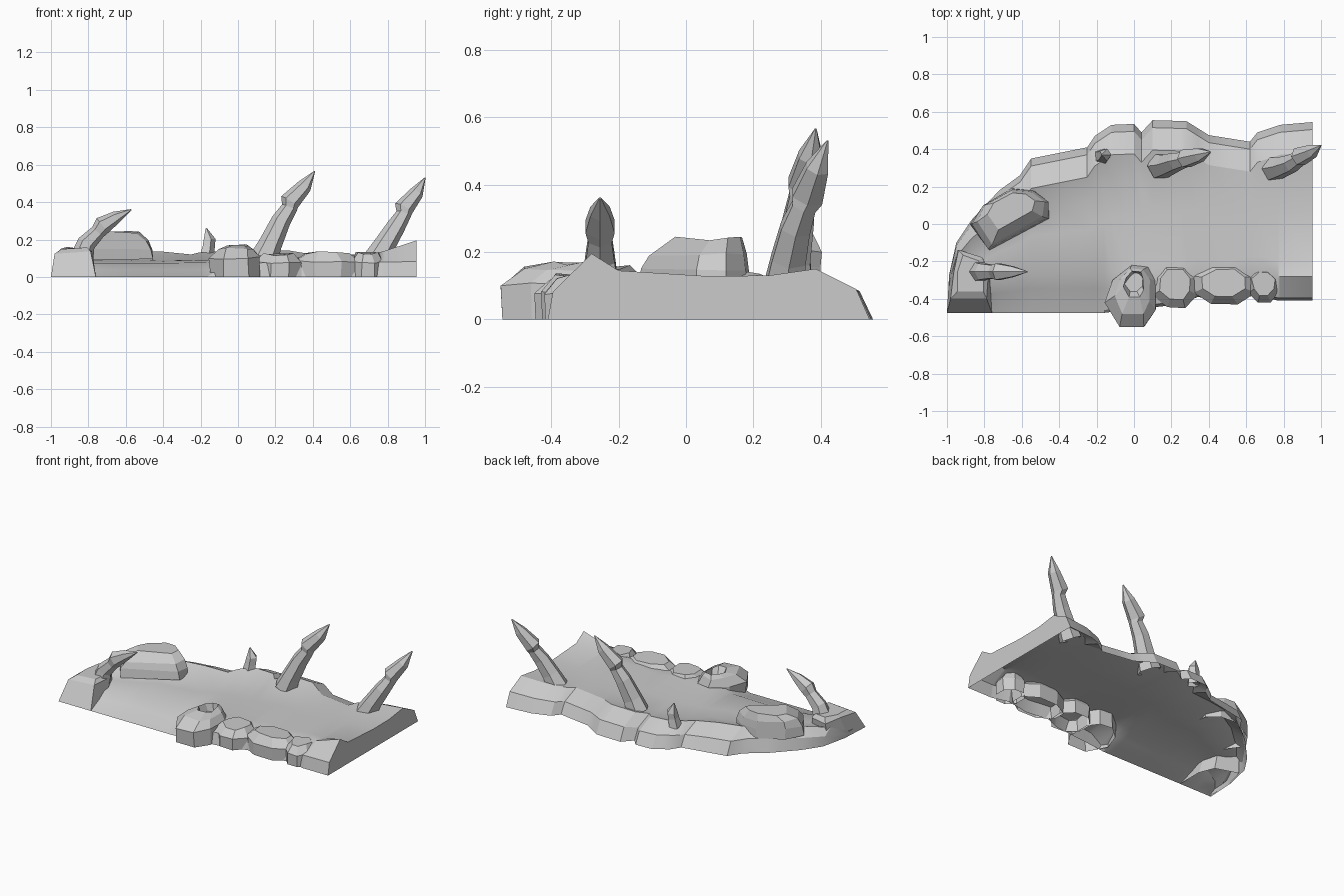
import bpy, bmesh, math, random
from mathutils import Vector

random.seed(4)


def loft(name, rings, closed=True, cap_start=False, cap_end=True, smooth=None):
    """Skin a list of equally long point rings."""
    bm = bmesh.new()
    vs = [[bm.verts.new(p) for p in r] for r in rings]
    n = len(rings[0])
    for a, b in zip(vs, vs[1:]):
        for i in range(n if closed else n - 1):
            j = (i + 1) % n
            bm.faces.new((a[i], a[j], b[j], b[i]))
    if cap_start:
        bm.faces.new(vs[0][::-1])
    if cap_end:
        bm.faces.new(vs[-1])
    me = bpy.data.meshes.new(name)
    bm.to_mesh(me)
    bm.free()
    ob = bpy.data.objects.new(name, me)
    bpy.context.collection.objects.link(ob)
    if smooth:
        bpy.ops.object.select_all(action='DESELECT')
        ob.select_set(True)
        bpy.context.view_layer.objects.active = ob
        bpy.ops.object.shade_smooth_by_angle(angle=math.radians(smooth))
    return ob


def rock(name, outline, levels, jit=0.008):
    """Outline runs counter-clockwise; levels are (scale, z, shift_y)."""
    c = sum((Vector(p) for p in outline), Vector((0, 0))) / len(outline)
    rings = []
    for s, z, dy in levels:
        ring = []
        for p in outline:
            q = c + (Vector(p) - c) * s
            k = jit if z > 0.01 else 0
            ring.append((q.x + random.uniform(-k, k), q.y + dy,
                         z + random.uniform(-k, k)))
        rings.append(ring)
    return loft(name, rings)


def blob(x0, x1, y0, y1, n=8):
    """Rounded, slightly uneven outline inside a box."""
    pts = []
    for i in range(n):
        a = 2 * math.pi * (i + 0.5) / n
        f = random.uniform(1.03, 1.15)
        x = (x0 + x1) / 2 + (x1 - x0) / 2 * math.cos(a) * f
        y = (y0 + y1) / 2 + (y1 - y0) / 2 * math.sin(a) * f
        pts.append((min(max(x, x0), x1), min(max(y, y0), y1)))
    return pts


def spike(name, path, n=6):
    """Faceted horn through (x, y, z, radius) points."""
    pts = [Vector(p[:3]) for p in path]
    rings = []
    for i, p in enumerate(pts):
        d = (pts[min(i + 1, len(pts) - 1)] - pts[max(i - 1, 0)]).normalized()
        u = Vector((0, 1, 0)).cross(d).normalized()
        v = d.cross(u)
        r = path[i][3]
        rings.append([p + u * r * math.cos(a) + v * r * math.sin(a)
                      for a in (2 * math.pi * k / n for k in range(n))])
    return loft(name, rings)


def lerp(table, x):
    """Linear lookup in rows of (x, values...)."""
    for a, b in zip(table, table[1:]):
        if x <= b[0]:
            t = max(0, (x - a[0]) / (b[0] - a[0]))
            return [p + (q - p) * t for p, q in zip(a[1:], b[1:])]
    return table[-1][1:]


# Ground shell, open below. Front edge: x, y, lip z, shoulder z
front = [(-0.99, -0.475, 0.02, 0.005), (-0.78, -0.475, 0.04, 0.005),
         (-0.16, -0.475, 0.04, 0.005), (-0.04, -0.46, 0.10, 0.07),
         (0.25, -0.43, 0.11, 0.08), (0.34, -0.39, 0.10, 0.08),
         (0.50, -0.41, 0.11, 0.08), (0.66, -0.38, 0.115, 0.08),
         (0.77, -0.41, 0.135, 0.08), (0.955, -0.41, 0.195, 0.082)]
# Scalloped back edge: x, y, lip z
back = [(-0.99, -0.28, 0.03), (-0.95, -0.10, 0.10), (-0.87, 0.02, 0.12),
        (-0.72, 0.18, 0.14), (-0.61, 0.26, 0.14), (-0.55, 0.35, 0.14),
        (-0.40, 0.38, 0.135), (-0.25, 0.41, 0.12), (-0.21, 0.47, 0.13),
        (-0.12, 0.53, 0.135), (0.0, 0.535, 0.13), (0.04, 0.49, 0.12),
        (0.10, 0.555, 0.14), (0.28, 0.55, 0.14), (0.40, 0.475, 0.12),
        (0.62, 0.44, 0.12), (0.66, 0.49, 0.13), (0.78, 0.53, 0.14),
        (0.955, 0.545, 0.15)]
# Floor: x, z
floor = [(-0.99, 0.03), (-0.9, 0.085), (-0.4, 0.085), (0.0, 0.095), (0.5, 0.11), (0.955, 0.128)]

xs = sorted({r[0] for r in front + back}, reverse=True)
sections = []
for x in xs:
    yf, zf, zs = lerp(front, x)
    yb, zb = lerp(back, x)
    zi = lerp(floor, x)[0]
    w = min(1, (yb - yf) / 0.8)
    sections.append([(x, y, z) for y, z in (
        (yf, 0), (yf + 0.015 * w, zs), (yf + 0.13 * w, zf),
        (yf + 0.21 * w, zi + 0.25 * (zf - zi)), ((yf + yb) / 2, zi),
        (yb - 0.30 * w, zi + 0.1 * (zb - zi)), (yb - 0.16 * w, zb),
        (yb - 0.04 * w, 0.6 * zb), (yb, 0))])
loft("ground", sections, closed=False, cap_start=True, smooth=25)

# Left corner block and big boulder
rock("corner_block",
     [(-1, -0.475), (-0.76, -0.475), (-0.76, -0.3), (-0.8, -0.2), (-0.95, -0.15), (-0.99, -0.3)],
     [(1, 0, 0), (0.8, 0.13, 0.045), (0.6, 0.155, 0.05)])
rock("big_boulder",
     [(-0.78, -0.14), (-0.46, 0.03), (-0.46, 0.12), (-0.53, 0.18), (-0.65, 0.19),
      (-0.81, 0.1), (-0.87, 0.0)],
     [(1, 0.09, 0), (0.97, 0.15, 0), (0.88, 0.195, 0.005), (0.6, 0.238, 0.025)])

# Front rock with a hollow in the top
rock("hollow_rock",
     [(-0.08, -0.55), (0.06, -0.55), (0.12, -0.46), (0.12, -0.3), (0.07, -0.23),
      (-0.02, -0.22), (-0.11, -0.3), (-0.15, -0.42)],
     [(0.97, 0, 0), (1, 0.10, 0), (0.74, 0.15, 0.025), (0.42, 0.168, 0.06), (0.3, 0.12, 0.07)])

# Rim rocks along the front edge: x0, x1, y0, y1, height
rim = [(0.10, 0.34, -0.45, -0.22, 0.122), (0.31, 0.65, -0.43, -0.22, 0.13),
       (0.61, 0.78, -0.42, -0.24, 0.125)]
for i, (x0, x1, y0, y1, h) in enumerate(rim):
    rock(f"rim_rock_{i + 1}", blob(x0, x1, y0, y1),
         [(0.97, 0.0, 0), (1, 0.65 * h, 0), (0.7, h, 0.01)])

# Horns: two tall at the back, one leaning at the left, one stub
spike("back_horn", [(0.14, 0.31, 0.10, 0.075), (0.175, 0.315, 0.18, 0.062),
                    (0.23, 0.335, 0.30, 0.052), (0.275, 0.345, 0.37, 0.043),
                    (0.275, 0.35, 0.40, 0.054), (0.355, 0.37, 0.485, 0.04),
                    (0.41, 0.385, 0.565, 0.003)])
spike("right_horn", [(0.745, 0.295, 0.10, 0.07), (0.79, 0.305, 0.18, 0.058),
                     (0.845, 0.325, 0.27, 0.05), (0.885, 0.35, 0.335, 0.041),
                     (0.885, 0.36, 0.365, 0.053), (0.955, 0.39, 0.45, 0.038),
                     (1.0, 0.42, 0.53, 0.003)])
spike("left_horn", [(-0.83, -0.255, 0.12, 0.06), (-0.81, -0.255, 0.18, 0.05),
                    (-0.75, -0.255, 0.24, 0.04), (-0.725, -0.255, 0.275, 0.05),
                    (-0.65, -0.255, 0.32, 0.033), (-0.57, -0.255, 0.36, 0.003)])
spike("stub_horn", [(-0.17, 0.36, 0.10, 0.045), (-0.16, 0.365, 0.16, 0.036),
                    (-0.155, 0.37, 0.2, 0.035), (-0.17, 0.37, 0.26, 0.004)], 5)
